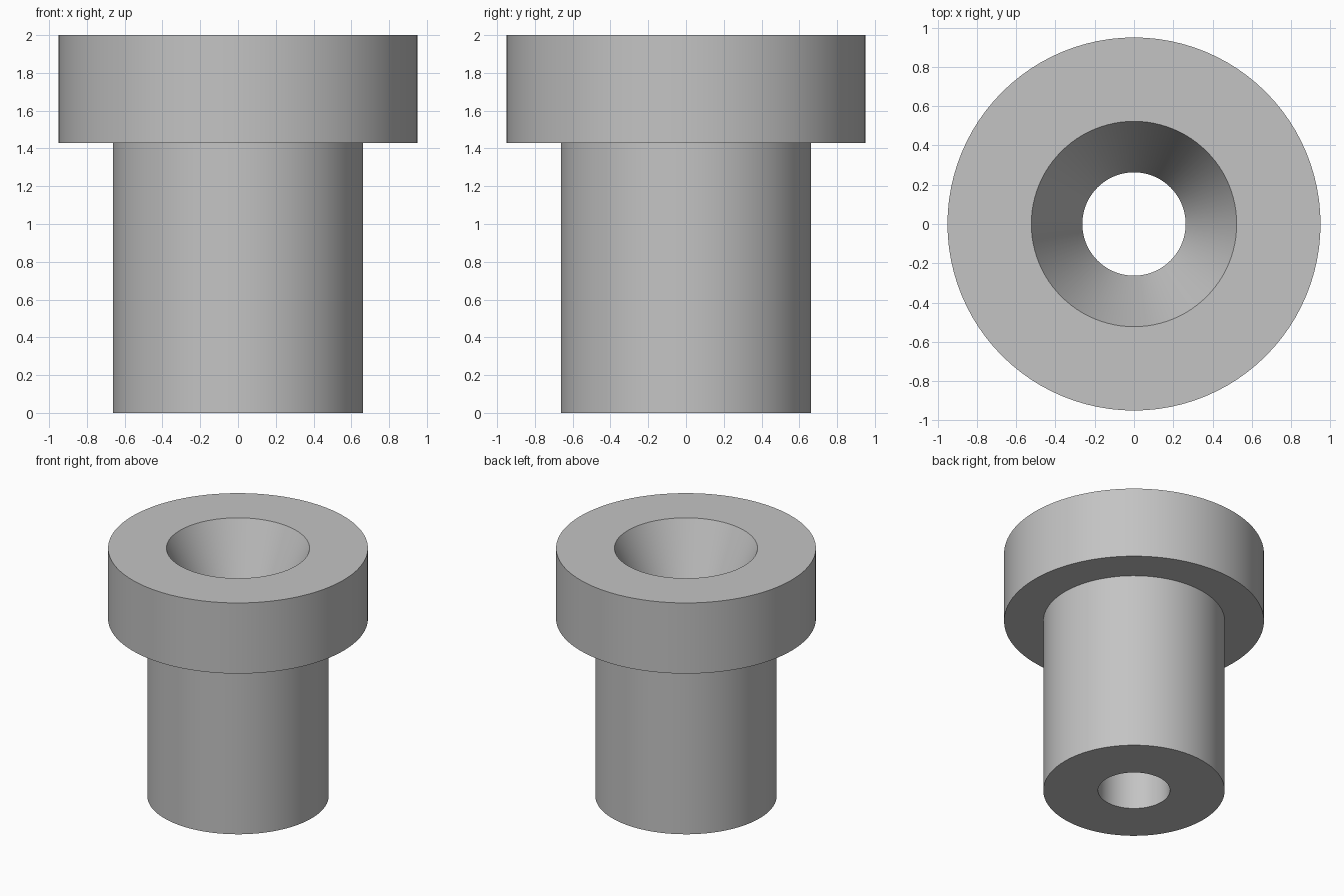
import bpy
import math

cube = bpy.data.objects.get("Cube")
if cube:
    bpy.data.objects.remove(cube, do_unlink=True)

SEGMENTS = 96
HOLE, MOUTH, SHANK, HEAD = 0.263, 0.523, 0.663, 0.95
HEAD_BASE, HEIGHT = 1.43, 2.0

# Plain grey metal
grey = bpy.data.materials.new("grey metal")
grey.use_nodes = True
colour = (0.55, 0.55, 0.55, 1)
grey.diffuse_color = colour
grey.node_tree.nodes["Principled BSDF"].inputs["Base Color"].default_value = colour


def lathe(name, profile, material):
    """Revolve a closed (radius, height) profile around the z axis."""
    count = len(profile)
    verts, faces = [], []
    for s in range(SEGMENTS):
        a = math.tau * s / SEGMENTS
        verts += [(r * math.cos(a), r * math.sin(a), z) for r, z in profile]
        here, there = s * count, (s + 1) % SEGMENTS * count
        for i in range(count):
            j = (i + 1) % count
            faces.append((here + i, there + i, there + j, here + j))
    mesh = bpy.data.meshes.new(name)
    mesh.from_pydata(verts, [], faces)
    mesh.materials.append(material)
    obj = bpy.data.objects.new(name, mesh)
    bpy.context.collection.objects.link(obj)
    bpy.ops.object.select_all(action="DESELECT")
    obj.select_set(True)
    bpy.context.view_layer.objects.active = obj
    bpy.ops.object.shade_smooth_by_angle(angle=math.radians(20))
    return obj


# Headed bushing: shank, collar, funnel mouth and through hole
lathe("headed_bushing", [
    (HOLE, 0), (SHANK, 0), (SHANK, HEAD_BASE), (HEAD, HEAD_BASE),
    (HEAD, HEIGHT), (MOUTH, HEIGHT), (HOLE, HEAD_BASE),
], grey)
